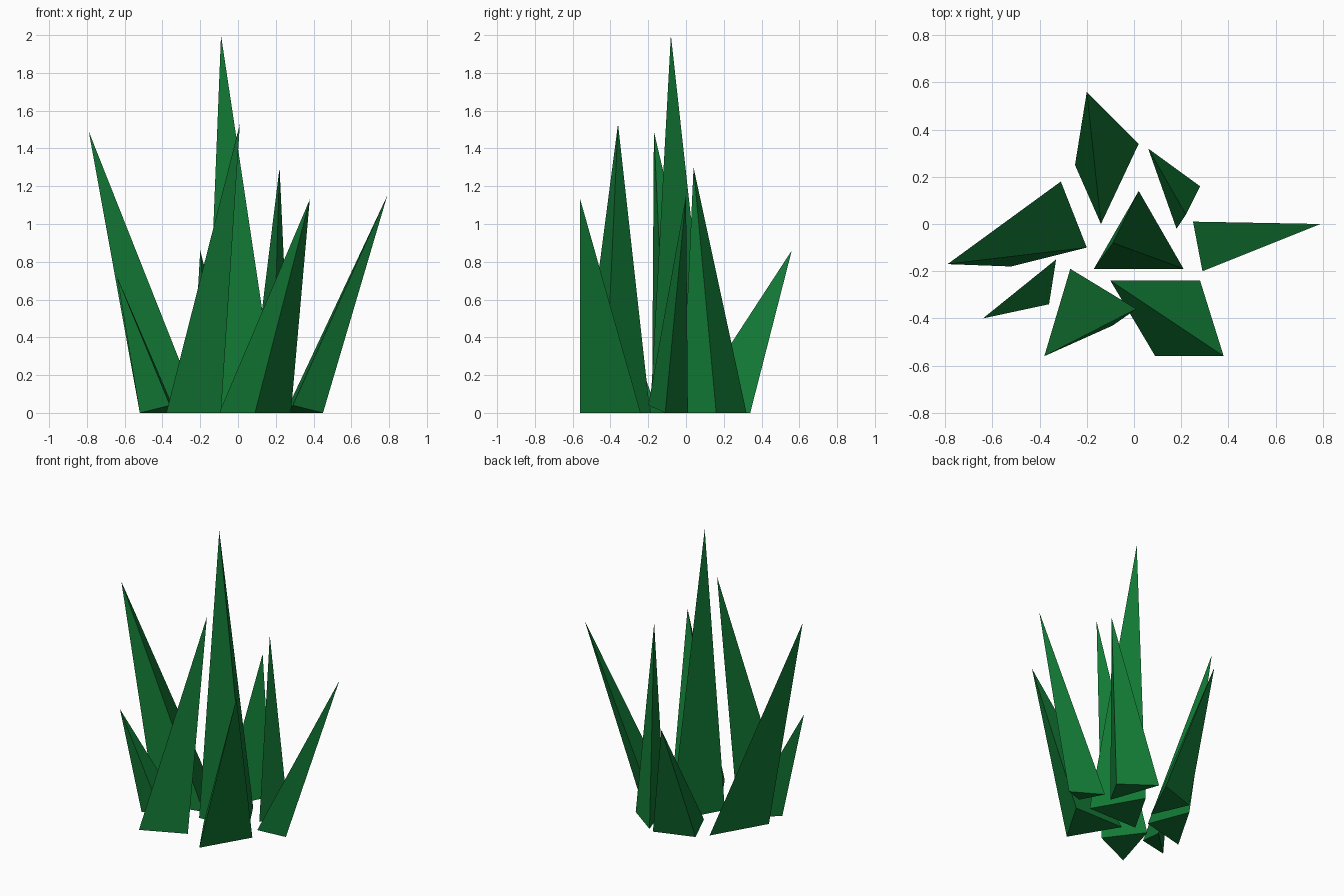
import bpy
import bmesh
from mathutils import Vector

default_cube = bpy.data.objects.get("Cube")
if default_cube:
    bpy.data.objects.remove(default_cube, do_unlink=True)


def make_material(name, colour):
    material = bpy.data.materials.new(name)
    material.use_nodes = True
    material.diffuse_color = colour
    shader = material.node_tree.nodes["Principled BSDF"]
    shader.inputs["Base Color"].default_value = colour
    shader.inputs["Roughness"].default_value = 1
    return material


leaf_green = make_material("leaf green", (0.006, 0.19, 0.035, 1))


def make_blade(name, tip, corners, lift=0):
    """Three-sided spike: a triangular foot leaning up to one tip.
    The first corner of the foot may be lifted off the ground."""
    mesh = bpy.data.meshes.new(name)
    bm = bmesh.new()
    for index, (x, y) in enumerate(corners):
        bm.verts.new(Vector((x, y, lift if index == 0 else 0)))
    bm.verts.new(Vector(tip))
    bmesh.ops.convex_hull(bm, input=bm.verts)
    bmesh.ops.recalc_face_normals(bm, faces=bm.faces)
    bm.to_mesh(mesh)
    bm.free()
    mesh.materials.append(leaf_green)
    blade = bpy.data.objects.new(name, mesh)
    bpy.context.collection.objects.link(blade)
    return blade


# Tall upright blade in the middle
make_blade("centre_blade", tip=(-.09, -.08, 2),
           corners=[(-.17, -.19), (.21, -.19), (.02, .14)])

# Blades leaning out to the sides
make_blade("left_side_blade", tip=(.79, 0, 1.15),
           corners=[(.29, -.2), (.25, .01), (.45, -.11)], lift=.04)
make_blade("right_side_blade", tip=(-.79, -.17, 1.49),
           corners=[(-.31, .18), (-.2, -.1), (-.52, -.18)])
make_blade("right_small_blade", tip=(-.64, -.4, .72),
           corners=[(-.36, -.34), (-.33, -.15), (-.52, -.33)], lift=.04)

# Front pair
make_blade("front_left_blade", tip=(.38, -.56, 1.13),
           corners=[(-.1, -.24), (.28, -.24), (.09, -.56)])
make_blade("front_right_blade", tip=(.01, -.36, 1.53),
           corners=[(-.27, -.19), (-.38, -.56), (-.09, -.43)])

# Back pair
make_blade("back_right_blade", tip=(-.2, .56, .86),
           corners=[(.02, .34), (-.25, .25), (-.14, 0)])
make_blade("back_left_blade", tip=(.22, .04, 1.3),
           corners=[(.06, .32), (.28, .16), (.18, -.02)])
